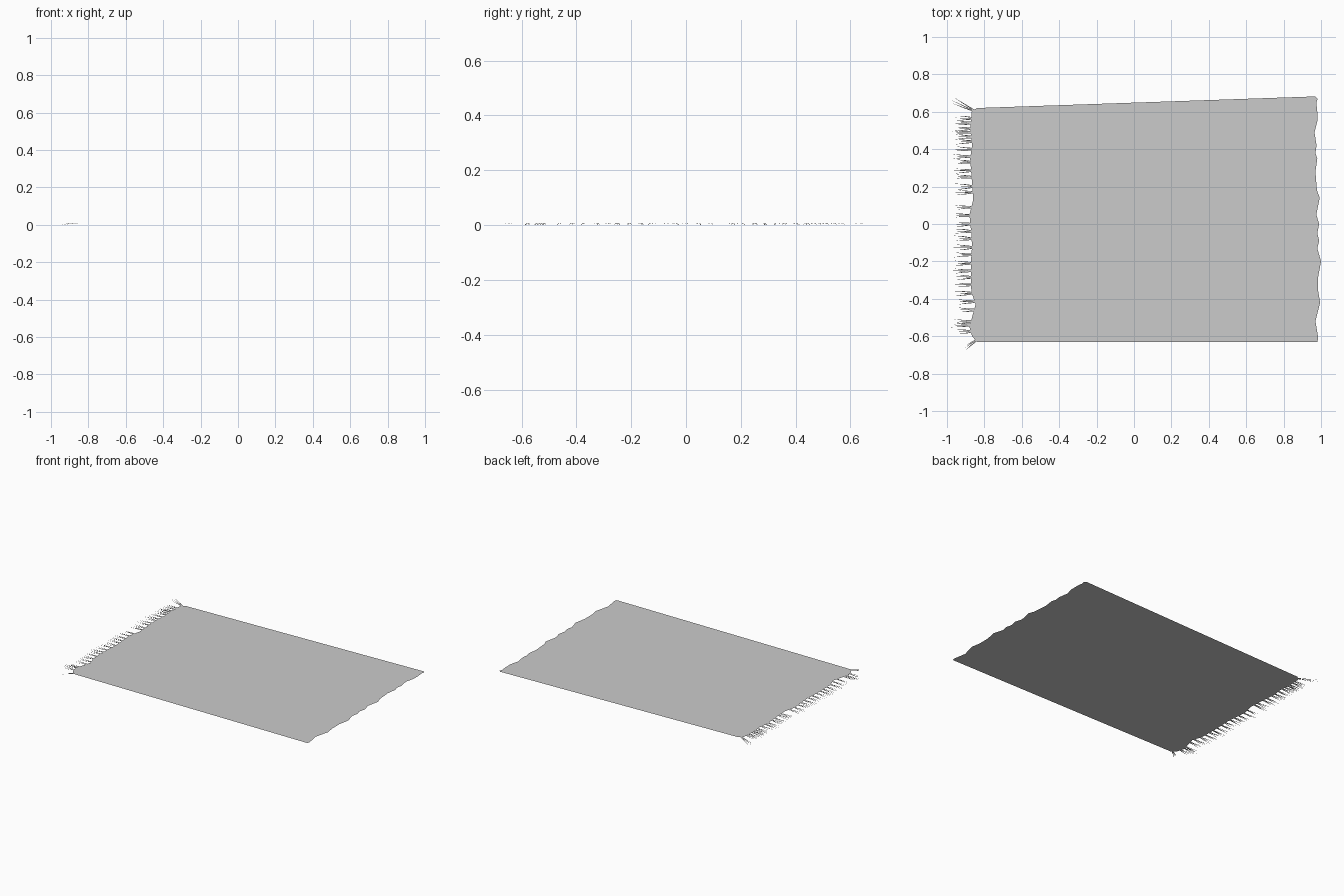
import bpy, bmesh, math, random
from mathutils import Vector

if "Cube" in bpy.data.objects:
    bpy.data.objects.remove(bpy.data.objects["Cube"])

random.seed(4)
Z = 0.007

# wavy end profiles as (y, x), running top to bottom and bottom to top
LEFT = [(.62, -.84), (.60, -.868), (.50, -.875), (.42, -.866), (.35, -.876), (.22, -.866),
        (.13, -.86), (.05, -.88), (-.05, -.87), (-.12, -.866), (-.20, -.872), (-.36, -.87),
        (-.43, -.847), (-.55, -.88), (-.60, -.866), (-.63, -.84)]
RIGHT = [(-.63, .98), (-.61, .985), (-.52, .97), (-.42, .995), (-.36, .985), (-.28, .985),
         (-.20, 1.0), (-.13, .98), (-.09, .99), (-.05, .98), (0, .99), (.05, .975),
         (.14, .993), (.18, .978), (.28, .97), (.35, .98), (.38, .97), (.42, .976),
         (.49, .965), (.55, .98), (.60, .98), (.65, .975), (.67, .982), (.682, .97)]


def finish(name, bm):
    mesh = bpy.data.meshes.new(name)
    bm.to_mesh(mesh)
    bm.free()
    obj = bpy.data.objects.new(name, mesh)
    bpy.context.collection.objects.link(obj)
    return obj


def edge_x(y):
    """x of the left rug edge at a given y"""
    for (y0, x0), (y1, x1) in zip(LEFT, LEFT[1:]):
        if y1 <= y <= y0:
            return x0 + (x1 - x0) * (y0 - y) / (y0 - y1)
    return -.85


# rug sheet
bm = bmesh.new()
face = bm.faces.new([bm.verts.new((x, y, Z)) for y, x in LEFT + RIGHT])
face.normal_update()
if face.normal.z < 0:
    face.normal_flip()
bmesh.ops.triangulate(bm, faces=[face])
finish("rug", bm)


# fringe: tassels of slim flat tapering threads
def thread(bm, start, end, width):
    a, b = Vector(start), Vector(end)
    side = Vector((-(b - a).y, (b - a).x, 0)).normalized() * width / 2
    mid = (a + b) / 2 + side * random.uniform(-1, 1)
    v = [bm.verts.new(p) for p in (a - side, mid - side * .8, b, mid + side * .8, a + side)]
    f = bm.faces.new(v)
    f.normal_update()
    if f.normal.z < 0:
        f.normal_flip()


def tassel(bm, y, angle=0.0, length=.105):
    root = Vector((edge_x(y) + .008, y, Z - .001))
    for i in range(3):
        a = math.pi + angle + (i - 1) * .09 + random.uniform(-.04, .04)
        r = length * random.uniform(.8, 1.06)
        start = root + Vector((0, (1 - i) * .004, 0))
        end = Vector((root.x + r * math.cos(a), start.y + r * math.sin(a), random.uniform(0, .005)))
        end.x = max(end.x, -1.0)
        thread(bm, start, end, .005)


bm = bmesh.new()
for y in (.565, .54, .51, .49, .465, .44, .40, .36, .33, .285, .25, .20, .17, .09, .045, 0,
          -.04, -.08, -.125, -.165, -.21, -.25, -.285, -.325, -.37, -.415, -.46,
          -.52, -.54, -.575):
    tassel(bm, y)
# splayed corner tassels
tassel(bm, .605, -.45, .13)
tassel(bm, -.62, .62, .085)
finish("fringe", bm)
